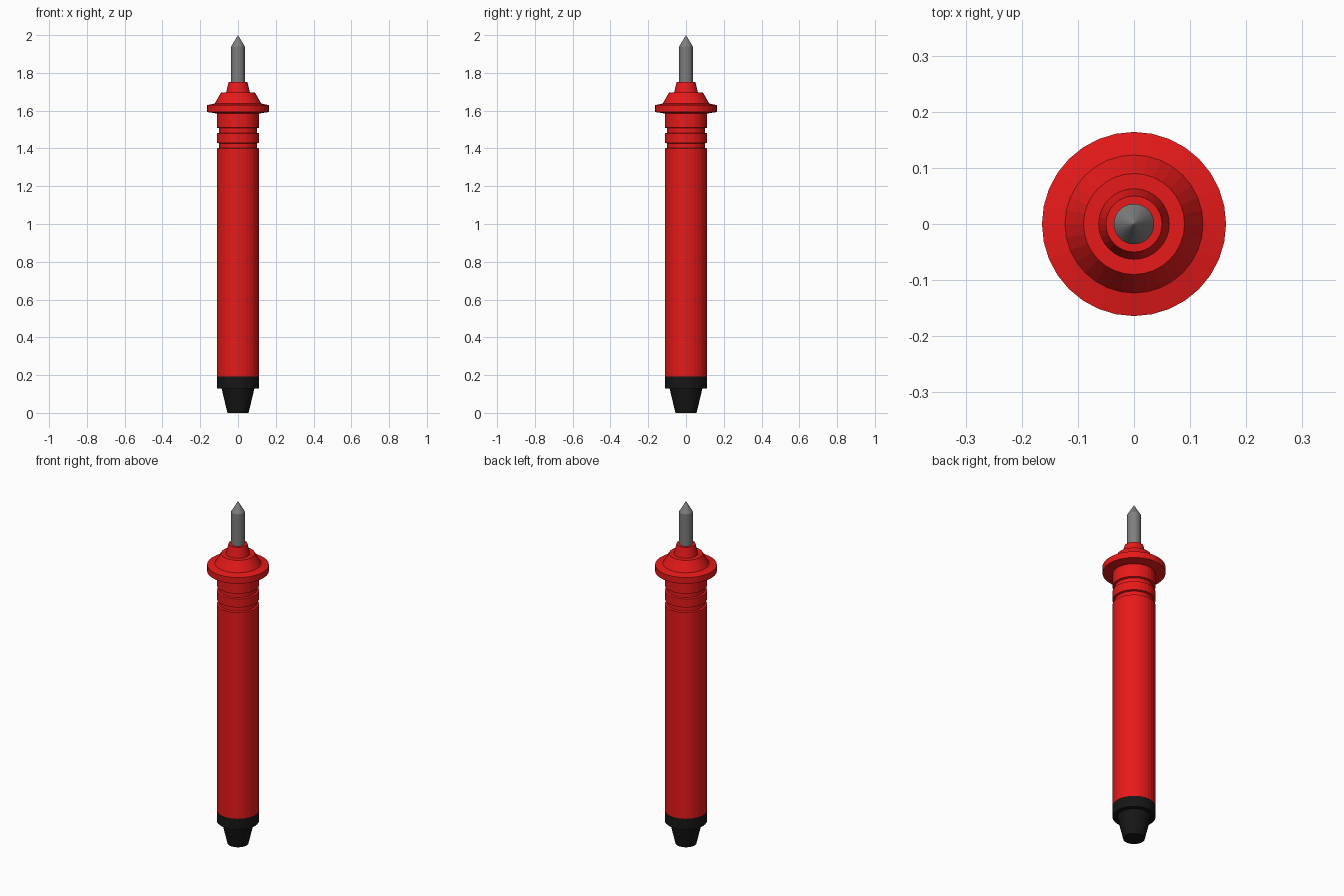
import bpy, bmesh, math

if "Cube" in bpy.data.objects:
    bpy.data.objects.remove(bpy.data.objects["Cube"])

SIDES = 32


def material(name, color):
    m = bpy.data.materials.new(name)
    m.diffuse_color = color
    m.use_nodes = True
    m.node_tree.nodes["Principled BSDF"].inputs["Base Color"].default_value = m.diffuse_color
    return m


def lathe(name, profile, mat=None):
    """Revolve (radius, z) points, bottom to top; ends are capped."""
    bm = bmesh.new()
    rings = []
    for r, z in profile:
        if r == 0:
            rings.append([bm.verts.new((0, 0, z))] * SIDES)
        else:
            rings.append([bm.verts.new((r * math.cos(2 * math.pi * i / SIDES),
                                        r * math.sin(2 * math.pi * i / SIDES), z))
                          for i in range(SIDES)])
    for a, b in zip(rings, rings[1:]):
        for i in range(SIDES):
            j = (i + 1) % SIDES
            bm.faces.new(list(dict.fromkeys((a[i], a[j], b[j], b[i]))))
    for ring in (rings[0], rings[-1]):
        if ring[0] is not ring[1]:
            bm.faces.new(ring)
    bmesh.ops.recalc_face_normals(bm, faces=bm.faces)
    me = bpy.data.meshes.new(name)
    bm.to_mesh(me)
    bm.free()
    ob = bpy.data.objects.new(name, me)
    bpy.context.collection.objects.link(ob)
    if mat:
        me.materials.append(mat)
    return ob


red = material("red_plastic", (0.8, 0.01, 0.01, 1))
black = material("black_rubber", (0.008, 0.008, 0.008, 1))
grey = material("grey_metal", (0.21, 0.21, 0.21, 1))

# tapered end cap
lathe("end_cap", [(0.056, 0), (0.087, 0.13), (0.112, 0.13), (0.112, 0.193)], black)

# handle with two grip grooves
handle = [(0.112, 0.193)]
for z0, z1 in ((1.40, 1.43), (1.48, 1.51)):
    handle += [(0.112, z0), (0.101, z0 + 0.003), (0.101, z1 - 0.003), (0.112, z1)]
handle += [(0.112, 1.59)]
lathe("handle", handle, red)

# finger guard flange and stepped nose
lathe("guard", [(0.112, 1.585), (0.164, 1.593), (0.164, 1.629), (0.123, 1.638),
                (0.09, 1.695), (0.063, 1.695), (0.05, 1.752)], red)

# metal probe tip
lathe("probe_tip", [(0.036, 1.74), (0.036, 1.94), (0, 2.0)], grey)
